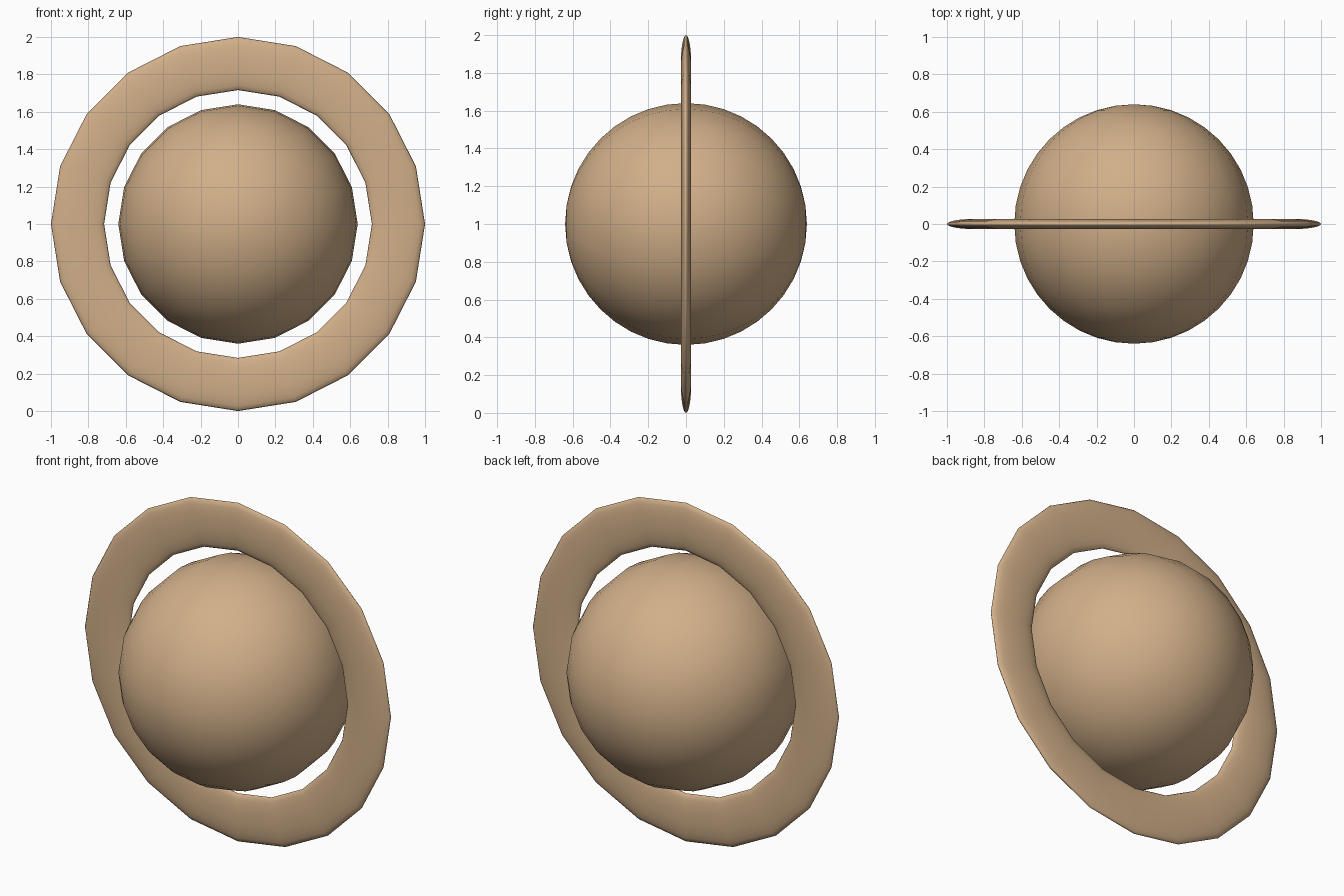
import bpy, math

if "Cube" in bpy.data.objects:
    bpy.data.objects.remove(bpy.data.objects["Cube"])

tan = bpy.data.materials.new("tan")
tan.diffuse_color = (0.64, 0.43, 0.25, 1.0)
tan.use_nodes = True
tan.node_tree.nodes["Principled BSDF"].inputs["Base Color"].default_value = tan.diffuse_color


def finish(name, scale=(1, 1, 1)):
    """Name, flatten, colour and smooth the active object."""
    ob = bpy.context.object
    ob.name = name
    ob.scale = scale
    bpy.ops.object.transform_apply(location=False, rotation=True, scale=True)
    bpy.ops.object.shade_smooth()
    ob.data.materials.append(tan)
    return ob


upright = (math.pi / 2, 0, 0)

# Ball, with its poles facing front and back
bpy.ops.mesh.primitive_uv_sphere_add(segments=20, ring_count=20, radius=0.64,
                                     location=(0, 0, 1), rotation=upright)
finish("planet_ball")

# Flattened ring standing upright around the ball
bpy.ops.mesh.primitive_torus_add(major_segments=20, minor_segments=20,
                                 major_radius=0.858, minor_radius=0.142,
                                 location=(0, 0, 1), rotation=upright)
finish("planet_ring", (1, 1, 0.19))
